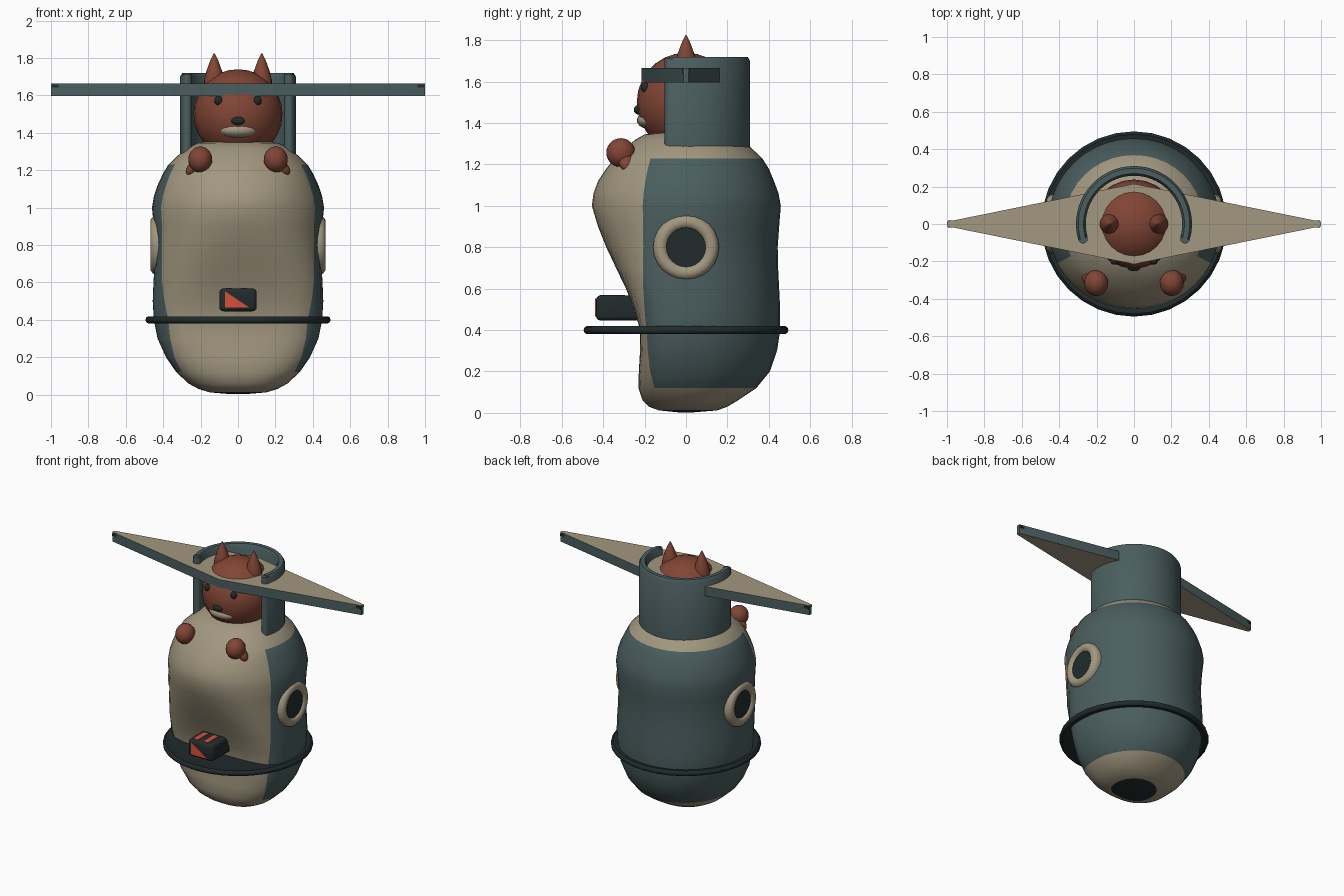
import bpy, bmesh, math
from mathutils import Matrix, Vector

if "Cube" in bpy.data.objects:
    bpy.data.objects.remove(bpy.data.objects["Cube"])


def material(name, rgb):
    m = bpy.data.materials.new(name)
    m.use_nodes = True
    m.diffuse_color = (*rgb, 1)
    bsdf = next(n for n in m.node_tree.nodes if n.type == 'BSDF_PRINCIPLED')
    bsdf.inputs["Base Color"].default_value = (*rgb, 1)
    return m


BEIGE = material("beige", (0.36, 0.31, 0.215))
TEAL = material("teal", (0.07, 0.112, 0.114))
DARK = material("near black", (0.015, 0.024, 0.025))
FUR = material("red brown fur", (0.22, 0.06, 0.036))
RED = material("signal red", (0.68, 0.08, 0.045))


def finish(name, bm, mats, angle=40, rule=None):
    """Turn a bmesh into a shaded object; rule picks a material per face."""
    bmesh.ops.recalc_face_normals(bm, faces=bm.faces)
    if rule:
        for f in bm.faces:
            f.material_index = rule(f.calc_center_median(), f.normal)
    mesh = bpy.data.meshes.new(name)
    bm.to_mesh(mesh)
    bm.free()
    ob = bpy.data.objects.new(name, mesh)
    bpy.context.collection.objects.link(ob)
    for m in mats:
        mesh.materials.append(m)
    bpy.ops.object.select_all(action='DESELECT')
    ob.select_set(True)
    bpy.context.view_layer.objects.active = ob
    bpy.ops.object.shade_smooth_by_angle(angle=math.radians(angle))
    return ob


def ball(name, center, size, mat, turn=0):
    bm = bmesh.new()
    bmesh.ops.create_uvsphere(bm, u_segments=24, v_segments=14, radius=1)
    bm.transform(Matrix.Translation(center) @ Matrix.Rotation(turn, 4, 'Y')
                 @ Matrix.Diagonal((*size, 1)))
    return finish(name, bm, [mat])


def box(name, center, size, mat, bevel=0):
    bm = bmesh.new()
    bmesh.ops.create_cube(bm, size=1)
    bm.transform(Matrix.Translation(center) @ Matrix.Diagonal((*size, 1)))
    if bevel:
        bmesh.ops.bevel(bm, geom=bm.edges[:], offset=bevel, segments=3,
                        affect='EDGES', profile=0.5)
    return finish(name, bm, [mat])


def prism(name, points, depth, mats, rule=None):
    """Extrude a closed outline of 3D points along a vector."""
    bm = bmesh.new()
    face = bm.faces.new([bm.verts.new(p) for p in points])
    out = bmesh.ops.extrude_face_region(bm, geom=[face])
    bmesh.ops.translate(bm, vec=depth, verts=[v for v in out["geom"]
                                              if isinstance(v, bmesh.types.BMVert)])
    return finish(name, bm, mats, 30, rule)


def loft(bm, rings, closed=True):
    """Bridge rings of points with quads and cap both ends."""
    rows = [[bm.verts.new(p) for p in r] for r in rings]
    n = len(rows[0])
    for a, b in zip(rows, rows[1:]):
        for i in range(n if closed else n - 1):
            j = (i + 1) % n
            bm.faces.new((a[i], a[j], b[j], b[i]))
    bm.faces.new(rows[0])
    bm.faces.new(rows[-1])


def circle(r, n=32):
    return [(r * math.cos(math.tau * i / n), r * math.sin(math.tau * i / n))
            for i in range(n)]


# Barrel body: height, side radius, front depth, back depth
SECTIONS = [
    (0.003, .04, .04, .04), (.012, .15, .13, .15), (.03, .21, .18, .2), (.06, .265, .21, .25),
    (.12, .33, .23, .34), (.2, .385, .228, .405), (.3, .43, .222, .44),
    (.4, .45, .222, .455), (.5, .456, .25, .455), (.6, .452, .29, .45),
    (.7, .446, .338, .445), (.8, .444, .385, .443), (.9, .45, .425, .45),
    (1.0, .46, .455, .458), (1.06, .45, .447, .447), (1.12, .43, .425, .425),
    (1.18, .402, .385, .4), (1.23, .372, .345, .368), (1.28, .32, .295, .315),
    (1.32, .27, .245, .26), (1.345, .22, .2, .21), (1.36, .13, .12, .12)]


def body_ring(z, rx, front, back, n=40):
    pts = []
    for i in range(n):
        a = math.tau * i / n
        c, s = math.cos(a), math.sin(a)
        ry = back if s > 0 else front
        # flattened fronts get squarer corners
        e = 2 + 4 * max(0, 1 - ry / rx)
        r = (abs(c / rx) ** e + abs(s / ry) ** e) ** (-1 / e)
        pts.append((r * c, r * s, z))
    return pts


def body_colour(c, nrm):
    if c.z < 0.011:
        return 2
    wraps = math.atan2(c.y, abs(c.x)) > math.radians(-27)
    return 1 if wraps and 0.12 < c.z < 1.23 else 0


bm = bmesh.new()
loft(bm, [body_ring(*s) for s in SECTIONS])
finish("body", bm, [BEIGE, TEAL, DARK], 60, body_colour)

# Round bumper plate about the belly
bm = bmesh.new()
bumper = [(.44, .388), (.465, .383), (.48, .381), (.491, .388), (.495, .4),
          (.491, .412), (.48, .419), (.465, .417), (.44, .412)]
loft(bm, [[(x, y, z) for x, y in circle(r)] for r, z in bumper])
finish("bumper_plate", bm, [DARK])

# Portholes: rim with a dark pane
for side, s in (("left", 1), ("right", -1)):
    bm = bmesh.new()
    rim = [(.38, .155), (.435, .159), (.455, .152), (.467, .135),
           (.467, .115), (.46, .1), (.452, .095)]
    loft(bm, [[(s * x, y, .8 + z) for y, z in circle(r, 24)] for x, r in rim])
    finish(side + "_porthole", bm, [BEIGE, DARK], 40,
           lambda c, n: 1 if abs(c.x) > .45 and abs(c.y) + abs(c.z - .8) < .01 else 0)

# Curved hood behind the head, rounded along its edges
bm = bmesh.new()
hood = []
for i in range(33):
    a = math.radians(-16 + 212 * i / 32)
    hood.append([(r * math.cos(a), r * math.sin(a), z)
                 for r, z in ((.258, 1.28), (.31, 1.28), (.31, 1.70), (.298, 1.72),
                              (.27, 1.72), (.258, 1.70))])
loft(bm, hood)
finish("hood", bm, [TEAL])
for s in (1, -1):
    a = math.radians(-16)
    bm = bmesh.new()
    bmesh.ops.create_cone(bm, cap_ends=True, segments=16, radius1=.026, radius2=.026, depth=.43)
    bm.transform(Matrix.Translation((s * .284 * math.cos(a), .284 * math.sin(a), 1.497)))
    finish("hood_edge", bm, [TEAL])

# Diamond wing: pale top and underside, teal edge
prism("wing", [(-1, -.012, 1.597), (0, -.215, 1.597), (1, -.012, 1.597),
               (1, .012, 1.597), (0, .215, 1.597), (-1, .012, 1.597)],
      Vector((0, 0, .068)), [TEAL, BEIGE], lambda c, n: 1 if abs(n.z) > .5 else 0)
for s in (1, -1):
    box("wing_tip_lamp", (s * .975, 0, 1.65), (.04, .04, .018), DARK)

# Head, face and ears
ball("head", (0, 0, 1.5), (.238, .238, .24), FUR)
ball("muzzle", (0, -.175, 1.413), (.1, .062, .042), BEIGE)
ball("nose", (0, -.232, 1.464), (.036, .02, .022), DARK)
for side, s in (("left", 1), ("right", -1)):
    ball(side + "_eye", (s * .105, -.198, 1.573), (.022, .02, .025), DARK)
    bm = bmesh.new()
    ear = [(.056, 1.64), (.055, 1.68), (.042, 1.73), (.022, 1.785), (.003, 1.825)]
    loft(bm, [[(s * .127 + x, y, z) for x, y in circle(r, 16)] for r, z in ear])
    finish(side + "_ear", bm, [FUR], 60)
    # Paws resting on the rim
    ball(side + "_paw", (s * .202, -.315, 1.257), (.064, .07, .07), FUR)
    ball(side + "_paw_thumb", (s * .242, -.288, 1.213), (.028, .036, .048), FUR, -s * .6)

# Control box on the front with red panels
box("control_box", (0, -.325, .507), (.2, .22, .122), DARK, .022)
prism("control_box_front_panel", [(-.07, -.434, .553), (-.07, -.434, .465), (.062, -.434, .465)],
      Vector((0, -.005, 0)), [RED])
for x in (-.05, .03):
    box("control_box_top_stripe", (x, -.355, .568), (.035, .12, .005), RED)
